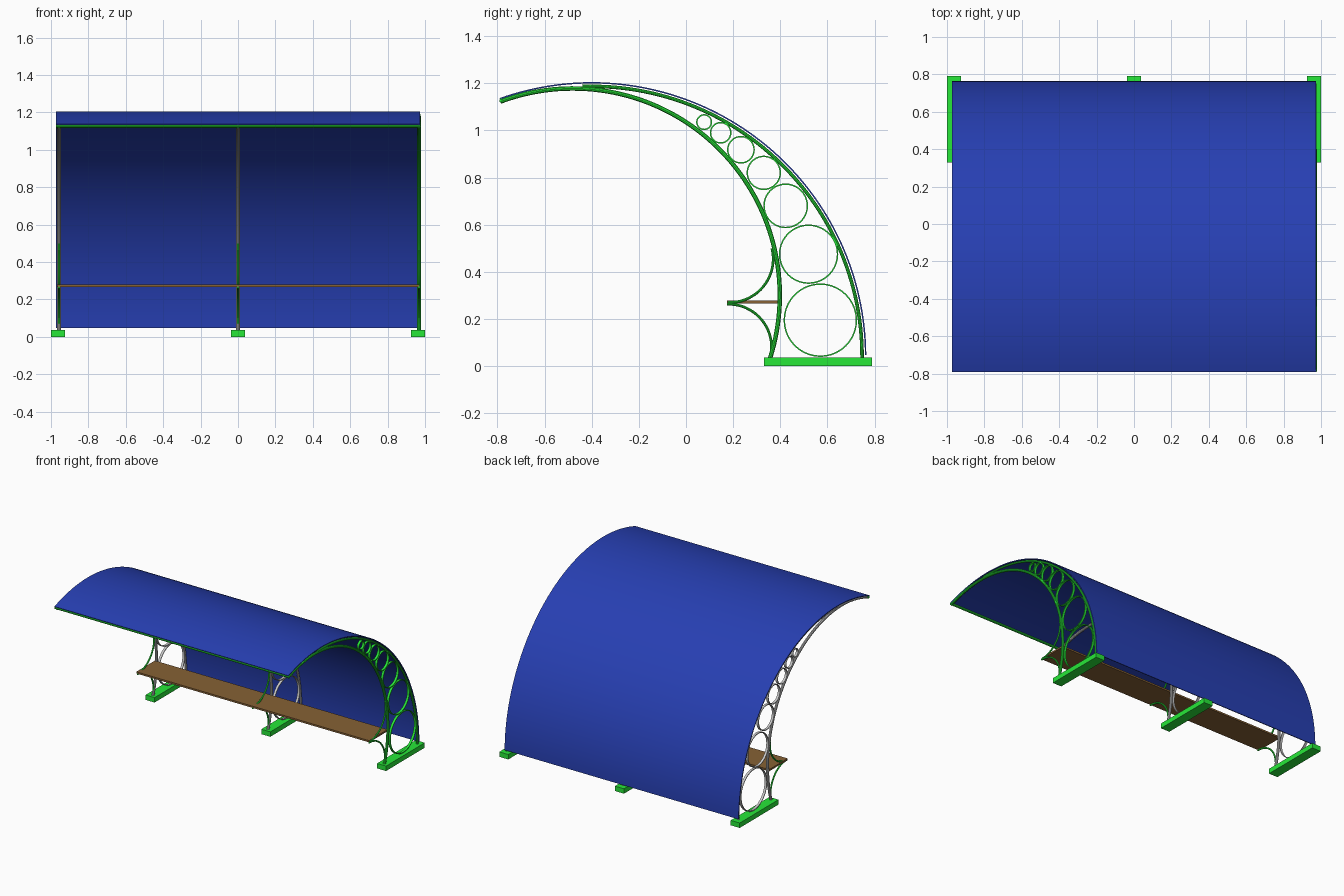
import bpy, bmesh
from math import sin, cos, radians, pi

if "Cube" in bpy.data.objects:
    bpy.data.objects.remove(bpy.data.objects["Cube"])


def material(name, rgb):
    m = bpy.data.materials.new(name)
    m.diffuse_color = (*rgb, 1)
    m.use_nodes = True
    m.node_tree.nodes["Principled BSDF"].inputs["Base Color"].default_value = m.diffuse_color
    return m


GREEN = material("green_paint", (0.02, 0.8, 0.04))
BLUE = material("blue_panel", (0.02, 0.05, 0.45))
WOOD = material("brown_wood", (0.24, 0.12, 0.035))


def finish(ob, mat, smooth=True):
    if mat:
        ob.data.materials.append(mat)
    bpy.ops.object.select_all(action='DESELECT')
    ob.select_set(True)
    bpy.context.view_layer.objects.active = ob
    if smooth:
        bpy.ops.object.shade_smooth_by_angle(angle=radians(35))
    return ob


def box(name, lo, hi, mat):
    bpy.ops.mesh.primitive_cube_add(size=1, location=[(a + b) / 2 for a, b in zip(lo, hi)])
    ob = bpy.context.object
    ob.name = name
    ob.scale = [b - a for a, b in zip(lo, hi)]
    bpy.ops.object.transform_apply(location=False, rotation=False, scale=True)
    return finish(ob, mat, False)


def arc(c, r, a0, a1, n):
    angles = [radians(a0 + (a1 - a0) * i / n) for i in range(n + 1)]
    return [(c[0] + r * cos(a), c[1] + r * sin(a)) for a in angles]


def tube(name, points, radius, mat):
    """Round bar swept along a 3D path."""
    cu = bpy.data.curves.new(name, 'CURVE')
    cu.dimensions = '3D'
    cu.bevel_depth = radius
    cu.bevel_resolution = 3
    cu.use_fill_caps = True
    sp = cu.splines.new('POLY')
    sp.points.add(len(points) - 1)
    for p, co in zip(sp.points, points):
        p.co = (*co, 1)
    ob = bpy.data.objects.new(name, cu)
    bpy.context.collection.objects.link(ob)
    bpy.ops.object.select_all(action='DESELECT')
    ob.select_set(True)
    bpy.context.view_layer.objects.active = ob
    bpy.ops.object.convert(target='MESH')
    return finish(bpy.context.object, mat)


def band(name, c, r0, r1, a0, a1, x0, x1, n, mat):
    """Curved strip between two radii, extruded along x; closes at 360 degrees."""
    bm = bmesh.new()
    closed = a1 - a0 >= 360
    inner, outer = arc(c, r0, a0, a1, n), arc(c, r1, a0, a1, n)
    count = n if closed else n + 1
    rows = [[bm.verts.new(v) for v in ((x0, *inner[i]), (x1, *inner[i]), (x1, *outer[i]), (x0, *outer[i]))]
            for i in range(count)]
    for i in range(n):
        p, q = rows[i], rows[(i + 1) % count]
        for k in range(4):
            j = (k + 1) % 4
            bm.faces.new((p[k], p[j], q[j], q[k]))
    if not closed:
        bm.faces.new(rows[0])
        bm.faces.new(rows[-1])
    bmesh.ops.recalc_face_normals(bm, faces=bm.faces)
    me = bpy.data.meshes.new(name)
    bm.to_mesh(me)
    bm.free()
    ob = bpy.data.objects.new(name, me)
    bpy.context.collection.objects.link(ob)
    return finish(ob, mat)


ROOF_C = (-0.40, 0.04)
INNER_C = (-0.48, 0.30)
# ring centre y, z, outer radius
RINGS = [(0.57, 0.195, 0.156), (0.52, 0.475, 0.126), (0.423, 0.68, 0.095), (0.33, 0.82, 0.073),
         (0.233, 0.918, 0.059), (0.147, 0.99, 0.046), (0.077, 1.035, 0.034)]

# curved roof and back panel
band("roof_panel", ROOF_C, 1.159, 1.165, 0.4, 109.6, -0.973, 0.973, 72, BLUE)
# front edge bar
tube("front_edge_bar", [(-0.973, -0.783, 1.126), (0.975, -0.783, 1.126)], 0.009, GREEN)
# bench board
box("seat", (-0.968, 0.175, 0.266), (0.968, 0.395, 0.279), WOOD)

# three support frames
for side, x, base_x, mat in (("left", -0.957, -0.9625, None), ("middle", 0, 0, None), ("right", 0.968, 0.9625, GREEN)):
    box(side + "_foot", (base_x - 0.0375, 0.33, 0), (base_x + 0.0375, 0.79, 0.037), GREEN)
    tube(side + "_outer_rib", [(x, *p) for p in arc(ROOF_C, 1.147, -0.5, 92, 56)], 0.008, mat)
    tube(side + "_inner_rib", [(x, *p) for p in arc(INNER_C, 0.878, -17.8, 110.5, 64)], 0.010, mat)
    for i, (y, z, r) in enumerate(RINGS):
        band(f"{side}_ring_{i + 1}", (y, z), r - 0.006, r, 0, 360, x - 0.009, x + 0.009, 40, mat)
    # curved seat brackets above and below the board
    tube(side + "_upper_bracket", [(x, *p) for p in arc((0.185, 0.455), 0.185, -92, 14, 20)], 0.006, GREEN)
    tube(side + "_lower_bracket", [(x, *p) for p in arc((0.18, 0.08), 0.183, 92, -14, 20)], 0.006, GREEN)
